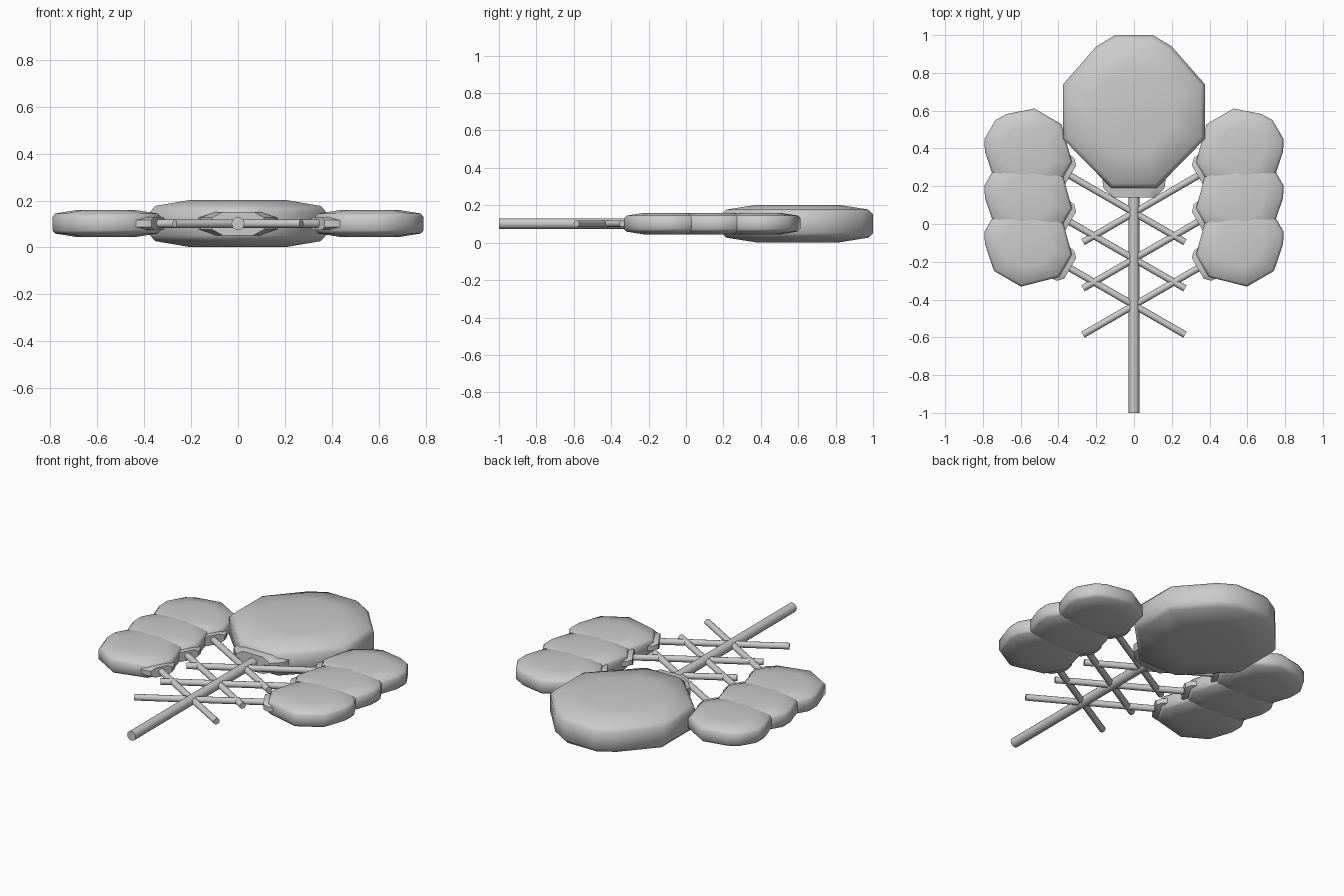
import bpy, bmesh, math
from mathutils import Vector, Matrix

cube = bpy.data.objects.get("Cube")
if cube:
    bpy.data.objects.remove(cube, do_unlink=True)

grey = bpy.data.materials.new("light grey")
grey.use_nodes = True
colour = (0.6, 0.6, 0.6, 1)
grey.diffuse_color = colour
grey.node_tree.nodes["Principled BSDF"].inputs["Base Color"].default_value = colour

MID = 0.102  # height of the middle plane


def finish(bm, name, matrix, angle):
    bmesh.ops.recalc_face_normals(bm, faces=bm.faces)
    mesh = bpy.data.meshes.new(name)
    bm.to_mesh(mesh)
    bm.free()
    mesh.materials.append(grey)
    obj = bpy.data.objects.new(name, mesh)
    bpy.context.collection.objects.link(obj)
    obj.matrix_world = matrix
    bpy.ops.object.select_all(action='DESELECT')
    obj.select_set(True)
    bpy.context.view_layer.objects.active = obj
    bpy.ops.object.shade_smooth_by_angle(angle=math.radians(angle))
    return obj


def loft(bm, rings):
    """Skin a list of closed rings and cap both ends."""
    loops = [[bm.verts.new(p) for p in ring] for ring in rings]
    for a, b in zip(loops, loops[1:]):
        for i in range(len(a)):
            j = (i + 1) % len(a)
            bm.faces.new((a[i], a[j], b[j], b[i]))
    bm.faces.new(loops[0])
    bm.faces.new(loops[-1])


def rod(name, start, end, radius):
    start, end = Vector(start), Vector(end)
    bm = bmesh.new()
    bmesh.ops.create_cone(bm, cap_ends=True, segments=12, radius1=radius,
                          radius2=radius, depth=(end - start).length)
    turn = (end - start).to_track_quat('Z', 'Y').to_matrix().to_4x4()
    finish(bm, name, Matrix.Translation((start + end) / 2) @ turn, 40)


# Half outline of a leaf pad, base to tip, and its thickness profile (scale, height)
HALF = [(0.12, -0.41), (0.375, -0.15), (0.375, 0.14), (0.2, 0.34), (0.1, 0.4)]
OUTLINE = HALF + [(-x, y) for x, y in reversed(HALF)]
PROFILE = [(0.55, 0.1), (0.94, 0.075), (1, 0.05)]
LEVELS = [(s, -h) for s, h in PROFILE] + [(s, h) for s, h in reversed(PROFILE)]
# Collar cross-section at the base of a pad
COLLAR = [(0.17, -0.025), (0.1, -0.05), (-0.1, -0.05),
          (-0.17, -0.025), (-0.17, 0.025), (-0.1, 0.05), (0.1, 0.05), (0.17, 0.025)]


def pad(name, centre, angle, size):
    matrix = (Matrix.Translation((*centre, MID)) @ Matrix.Rotation(angle, 4, 'Z')
              @ Matrix.Scale(size, 4))
    bm = bmesh.new()
    loft(bm, [[(x * s, y * s, z) for x, y in OUTLINE] for s, z in LEVELS])
    finish(bm, name, matrix, 80)
    # short tapered collar gripping the stalk
    bm = bmesh.new()
    loft(bm, [[(x * k, y, z) for x, z in COLLAR] for k, y in [(1, -0.34), (0.95, -0.41), (0.65, -0.46)]])
    finish(bm, name + "_collar", matrix, 40)


# Main stem and end pad
rod("main_stem", (0, -1, MID), (0, 0.25, MID), 0.028)
pad("end_pad", (0, 0.6), 0, 1)

# Three crossing pairs of stalks, each with a side pad
slope = math.tan(math.radians(30))
for row, y in enumerate((-0.43, -0.185, 0.06)):
    for side, x in (("left", 1), ("right", -1)):
        rod(f"{side}_stalk_{row + 1}", (-0.27 * x, y - 0.27 * slope, MID),
            (0.42 * x, y + 0.42 * slope, MID), 0.018)
        pad(f"{side}_pad_{row + 1}", (0.565 * x, y + 0.565 * slope),
            math.radians(-60 * x), 0.57)
